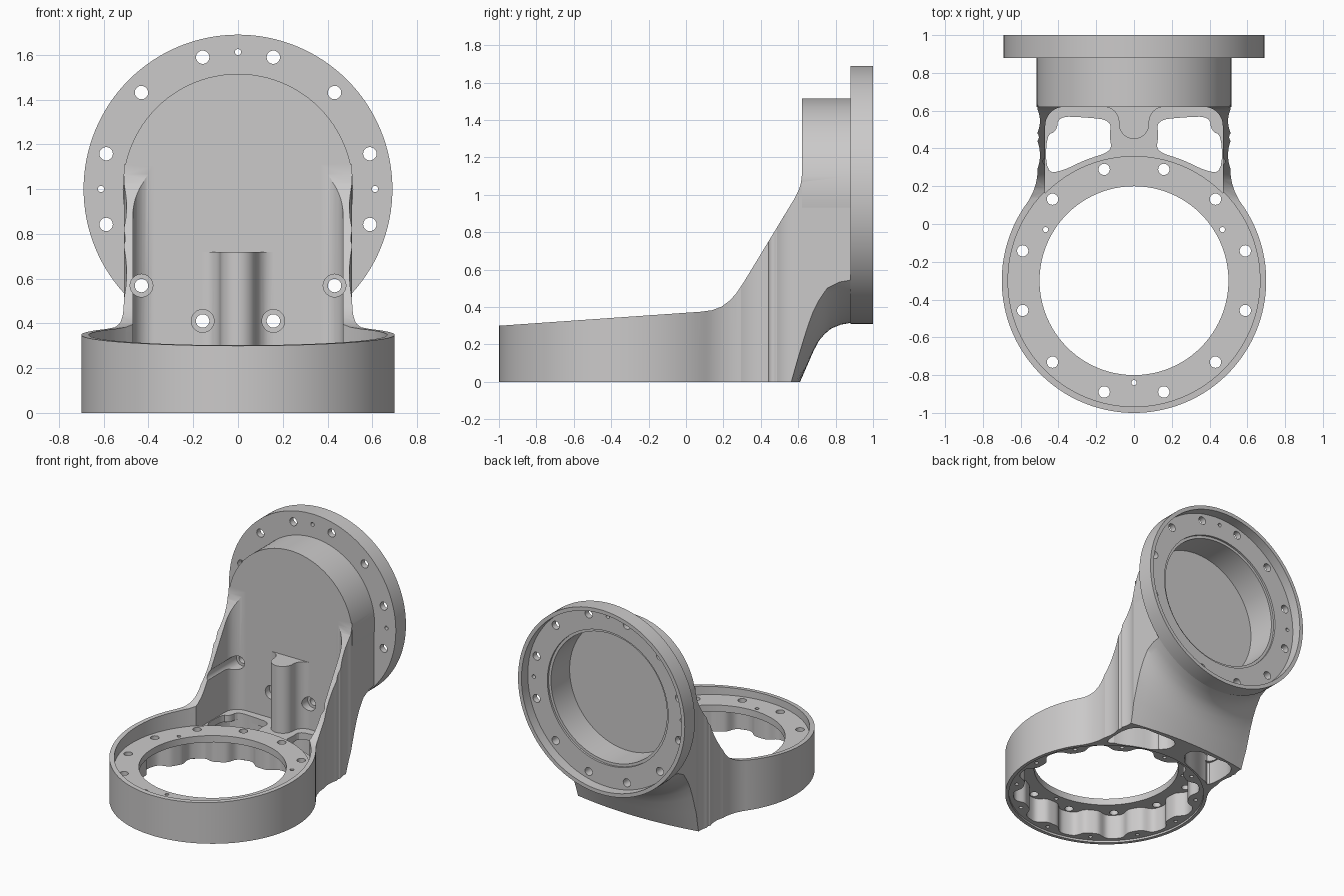
import bpy, bmesh, math
from math import sin, cos, pi, radians, sqrt

cube = bpy.data.objects.get("Cube")
if cube:
    bpy.data.objects.remove(cube)

RING_Y, HUB_Z = -0.3, 1.0      # centre of the base ring, height of the rear flange axis
WALL_X = 0.51                  # half width of the neck

grey = bpy.data.materials.new("cast_grey")
grey.use_nodes = True
grey.diffuse_color = (0.6, 0.59, 0.59, 1)
grey.node_tree.nodes["Principled BSDF"].inputs["Base Color"].default_value = (0.6, 0.59, 0.59, 1)


def loft(name, sections):
    """Closed solid through a row of equal-sized cross-sections."""
    bm = bmesh.new()
    rows = [[bm.verts.new(p) for p in s] for s in sections]
    for a, b in zip(rows, rows[1:]):
        for i in range(len(a)):
            j = (i + 1) % len(a)
            bm.faces.new((a[i], a[j], b[j], b[i]))
    bm.faces.new(rows[0])
    bm.faces.new(rows[-1])
    bmesh.ops.recalc_face_normals(bm, faces=bm.faces[:])
    mesh = bpy.data.meshes.new(name)
    bm.to_mesh(mesh)
    bm.free()
    mesh.materials.append(grey)
    ob = bpy.data.objects.new(name, mesh)
    bpy.context.collection.objects.link(ob)
    return ob


def prism(name, pts, lo, hi, axis="z"):
    place = {"x": lambda a, b, h: (h, a, b),
             "y": lambda a, b, h: (a, h, b),
             "z": lambda a, b, h: (a, b, h)}[axis]
    return loft(name, [[place(a, b, h) for a, b in pts] for h in (lo, hi)])


def arc(cx, cy, r, start, end, n):
    return [(cx + r * cos(radians(start + (end - start) * i / n)),
             cy + r * sin(radians(start + (end - start) * i / n))) for i in range(n + 1)]


def circle(cx, cy, r, n=96):
    return arc(cx, cy, r, 0, 360, n)[:-1]


def mirrored(half):
    return half + [(-x, y) for x, y in reversed(half) if abs(x) > 1e-5]


def rounded(pts, steps=2):
    """Corner cutting on a closed outline."""
    for _ in range(steps):
        out = []
        for (ax, ay), (bx, by) in zip(pts, pts[1:] + pts[:1]):
            out += [(ax * .75 + bx * .25, ay * .75 + by * .25),
                    (ax * .25 + bx * .75, ay * .25 + by * .75)]
        pts = out
    return pts


def combine(target, tool, operation="DIFFERENCE"):
    mod = target.modifiers.new("shape", "BOOLEAN")
    mod.operation = operation
    mod.solver = "EXACT"
    mod.object = tool
    bpy.context.view_layer.objects.active = target
    bpy.ops.object.modifier_apply(modifier=mod.name)
    bpy.data.objects.remove(tool)


# Outer body: plan outline of ring, fillets and neck
R = 0.32
fy = RING_Y + sqrt((0.7 + R) ** 2 - (WALL_X + R) ** 2)
touch = math.degrees(math.atan2(fy - RING_Y, WALL_X + R))
half = arc(0, RING_Y, 0.7, -90, touch, 48)
half += arc(WALL_X + R, fy, R, 180 + touch, 180, 10)[1:] + [(WALL_X, 0.89)]
housing = prism("bracket_housing", mirrored(half), 0, 1.3)

# Sloping rim and rising neck, seen from the side
side = [(-1.1, -0.1), (-1.1, 0.293), (0.08, 0.375), (0.14, 0.383), (0.19, 0.402),
        (0.235, 0.435), (0.27, 0.475), (0.31, 0.535), (0.58, 0.98), (0.603, 1.025),
        (0.615, 1.065), (0.62, 1.11), (0.65, 1.0), (0.95, 1.0), (0.95, -0.1)]
combine(housing, prism("side_profile", side, -1, 1, "x"), "INTERSECT")

# Concave back of the neck, swept up to just inside the flange edge
mid_curve = [(0, 0), (.16, .32), (.26, .52), (.37, .70), (.48, .81), (.6, .9), (.8, .97), (1, 1)]
edge_curve = [(0, 0), (.16, .32), (.28, .55), (.36, .68), (.45, .79), (.6, .92), (.8, .98), (1, 1)]
sections = []
for i in range(-14, 15):
    x = 0.04 * i
    t = min(1, (x / WALL_X) ** 2)
    y0, z1 = 0.61 - 0.05 * t, HUB_Z - sqrt(0.684 ** 2 - x * x)
    row = [(x, y0 - 0.03, -0.1)]
    for (ua, va), (ub, vb) in zip(mid_curve, edge_curve):
        u, v = ua + (ub - ua) * t, va + (vb - va) * t
        row.append((x, y0 + (0.885 - y0) * u, z1 * v))
    sections.append(row + [(x, 1.1, z1), (x, 1.1, -0.1)])
combine(housing, loft("back_cutter", sections))

# Rear can and bolting flange, recessed behind a thin rim
combine(housing, prism("can", circle(0, HUB_Z, 0.515), 0.62, 0.91, "y"), "UNION")
combine(housing, prism("flange", circle(0, HUB_Z, 0.69, 128), 0.88, 1.0, "y"), "UNION")
for name, r, depth in (("bore", 0.48, 0.69), ("bore_lip", 0.5, 0.91), ("flange_recess", 0.662, 0.925)):
    combine(housing, prism(name, circle(0, HUB_Z, r), depth, 1.1, "y"))

# Open space above the shelf and between the neck walls
combine(housing, prism("ring_space", circle(0, RING_Y, 0.667), 0.25, 0.9))
start = math.degrees(math.acos(0.47 / 0.66))
neck = arc(0, RING_Y, 0.66, 90, start, 16) + arc(0.37, 0.52, 0.1, 0, 90, 10)
combine(housing, prism("neck_space", mirrored(neck), 0.22, 1.3))

# Central pillar with flared root
pillar = arc(0, 0.53, 0.08, -90, 0, 10) + arc(0.16, 0.54, 0.08, 180, 90, 8) + [(0.16, 0.66)]
combine(housing, prism("pillar", mirrored(pillar), 0.2, 0.72), "UNION")

# Ring underside: shallow lip, scalloped pocket, central opening
combine(housing, prism("bottom_lip", circle(0, RING_Y, 0.675), -0.1, 0.015))
scallop = []
for i in range(288):
    a = 2 * pi * i / 288
    r = 0.612 + 0.034 * math.tanh(1.8 * cos(12 * (a - pi / 12))) / math.tanh(1.8)
    scallop.append((r * cos(a), RING_Y + r * sin(a)))
combine(housing, prism("scalloped_pocket", scallop, -0.1, 0.2))
combine(housing, prism("opening", circle(0, RING_Y, 0.5), -0.1, 0.4))

# Floor windows, wider pockets beneath them, and shallow side grooves
window = [(0.115, 0.385), (0.13, 0.46), (0.12, 0.55), (0.26, 0.565), (0.40, 0.57),
          (0.41, 0.49), (0.465, 0.47), (0.465, 0.27), (0.38, 0.28), (0.26, 0.34)]
pocket = [(0.07, 0.42), (0.07, 0.57), (0.27, 0.57), (0.475, 0.545),
          (0.475, 0.235), (0.4, 0.285), (0.27, 0.355)]
for s in (1, -1):
    combine(housing, prism("window", [(s * x, y) for x, y in rounded(window)], -0.1, 0.3))
    combine(housing, prism("floor_pocket", [(s * x, y) for x, y in rounded(pocket)], -0.1, 0.17))
    for y, r, depth in ((0.365, 0.22, 0.012), (0.46, 0.03, 0.006), (0.545, 0.15, 0.012)):
        combine(housing, prism("groove", circle(s * (WALL_X + r - depth), y, r, 64), -0.1, 1.25))

# Bolt circles on the shelf and the flange
for k in range(12):
    a = radians(15 + 30 * k)
    x, d = 0.61 * cos(a), 0.61 * sin(a)
    combine(housing, prism("shelf_hole", circle(x, RING_Y + d, 0.03, 20), 0.1, 0.35))
    combine(housing, prism("flange_hole", circle(x, HUB_Z + d, 0.03, 20), 0.55, 1.1, "y"))
    if d < 0 and abs(x) < 0.5:
        combine(housing, prism("spot_face", circle(x, HUB_Z + d, 0.051, 24), 0.25, 0.67, "y"))
    b = radians(30 * k)
    combine(housing, prism("screw_hole", circle(0.63 * cos(b), RING_Y + 0.63 * sin(b), 0.014, 12),
                           -0.1, 0.08))

# Small locating holes
for deg in (30, 150, 270):
    a = radians(deg)
    combine(housing, prism("shelf_pin", circle(0.54 * cos(a), RING_Y + 0.54 * sin(a), 0.014, 16), 0.1, 0.35))
for deg in (0, 90, 180):
    a = radians(deg)
    combine(housing, prism("flange_pin", circle(0.612 * cos(a), HUB_Z + 0.612 * sin(a), 0.014, 16),
                           0.8, 1.1, "y"))

# Smooth curved walls, keep machined edges sharp
bpy.ops.object.select_all(action="DESELECT")
housing.select_set(True)
bpy.context.view_layer.objects.active = housing
bpy.ops.object.shade_smooth_by_angle(angle=radians(25))
weighted = housing.modifiers.new("even_shading", "WEIGHTED_NORMAL")
weighted.keep_sharp = True
